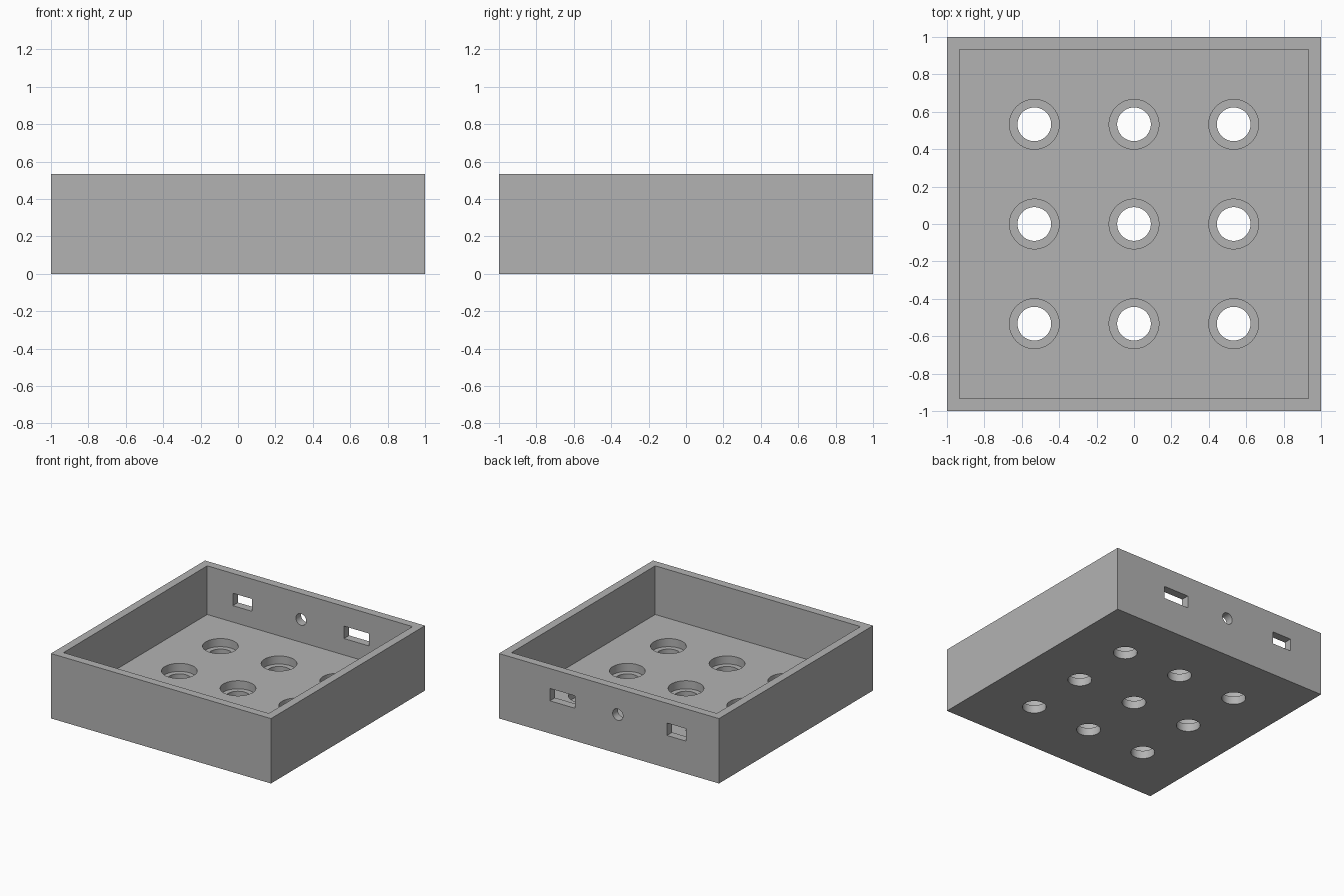
import bpy
from math import pi

if "Cube" in bpy.data.objects:
    bpy.data.objects.remove(bpy.data.objects["Cube"])

HEIGHT = 0.533
WALL = 0.067
FLOOR = 0.133
PITCH = 0.533

# Plain grey material
grey = bpy.data.materials.new("matte grey")
grey.use_nodes = True
colour = (0.45, 0.45, 0.45, 1)
grey.diffuse_color = colour
grey.node_tree.nodes["Principled BSDF"].inputs["Base Color"].default_value = colour


def block(name, low, high):
    """Box between two opposite corners."""
    centre = [(a + b) / 2 for a, b in zip(low, high)]
    bpy.ops.mesh.primitive_cube_add(size=1, location=centre)
    obj = bpy.context.object
    obj.name = name
    obj.scale = [b - a for a, b in zip(low, high)]
    bpy.ops.object.transform_apply(location=True, rotation=False, scale=True)
    return obj


def rod(name, radius, depth, centre, tilt=0):
    """Round cutter, upright unless tilted about x."""
    bpy.ops.mesh.primitive_cylinder_add(vertices=64, radius=radius, depth=depth,
                                        location=centre, rotation=(tilt, 0, 0))
    bpy.context.object.name = name
    return bpy.context.object


def cut(target, cutter):
    """Subtract the cutter, then discard it."""
    cutter.hide_render = True
    mod = target.modifiers.new("cut", "BOOLEAN")
    mod.operation = "DIFFERENCE"
    mod.solver = "EXACT"
    mod.object = cutter
    bpy.context.view_layer.objects.active = target
    bpy.ops.object.modifier_apply(modifier=mod.name)
    bpy.data.objects.remove(cutter)


# Open-topped tray
tray = block("tray", (-1, -1, 0), (1, 1, HEIGHT))
tray.data.materials.append(grey)
inner = 1 - WALL
cut(tray, block("cavity_cutter", (-inner, -inner, FLOOR), (inner, inner, 1)))

# Grid of counterbored holes through the floor
for i in (-1, 0, 1):
    for j in (-1, 0, 1):
        x, y = i * PITCH, j * PITCH
        cut(tray, rod("bore_cutter", 0.09, 1, (x, y, 0)))
        cut(tray, rod("counterbore_cutter", 0.133, 0.4, (x, y, FLOOR / 2 + 0.2)))

# Two port slots and a round socket in the back wall
for x_min, x_max in ((0.31, 0.537), (-0.7, -0.527)):
    cut(tray, block("slot_cutter", (x_min, 0.8, 0.268), (x_max, 1.2, 0.37)))
cut(tray, rod("socket_cutter", 0.047, 0.4, (-0.08, 1, 0.32), pi / 2))

# Smooth bores, sharp edges
bpy.ops.object.select_all(action="DESELECT")
tray.select_set(True)
bpy.context.view_layer.objects.active = tray
bpy.ops.object.shade_smooth_by_angle(angle=pi / 6)
